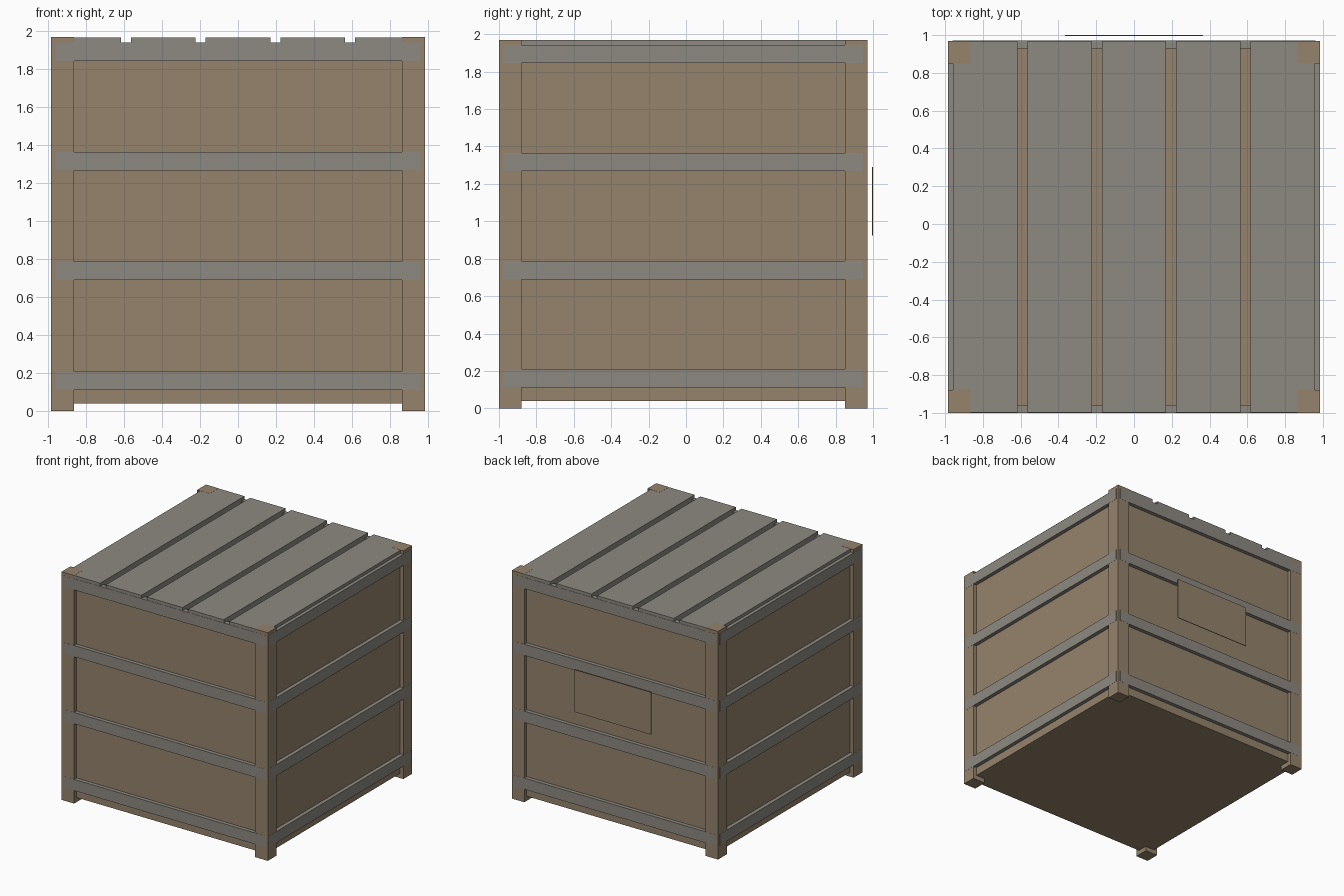
import bpy
import bmesh
from mathutils import Vector

cube = bpy.data.objects.get("Cube")
if cube:
    bpy.data.objects.remove(cube, do_unlink=True)


def make_material(name, rgb):
    mat = bpy.data.materials.new(name)
    mat.use_nodes = True
    mat.diffuse_color = (*rgb, 1)
    mat.node_tree.nodes["Principled BSDF"].inputs["Base Color"].default_value = (*rgb, 1)
    return mat


brown = make_material("brown wood", (0.30, 0.227, 0.15))
grey = make_material("weathered grey wood", (0.27, 0.25, 0.22))


def box(name, low, high, mat):
    """Axis-aligned box between two opposite corners."""
    low, high = Vector(low), Vector(high)
    bm = bmesh.new()
    bmesh.ops.create_cube(bm, size=1)
    bmesh.ops.scale(bm, vec=high - low, verts=bm.verts)
    bmesh.ops.translate(bm, vec=(low + high) / 2, verts=bm.verts)
    mesh = bpy.data.meshes.new(name)
    bm.to_mesh(mesh)
    bm.free()
    mesh.materials.append(mat)
    obj = bpy.data.objects.new(name, mesh)
    bpy.context.collection.objects.link(obj)
    return obj


HALF = 0.985      # half width of the crate
CY = -0.015       # crate centre in y, offset by the label at the back
TOP = 1.97
POST = 0.12
INNER = 0.953     # half width of the recessed panels
LAP = 0.962       # half length of the rails lapping the posts
SKIN = 0.001      # keeps flush faces apart

# Recessed panels, lid underside and floor
box("panel_box", (-INNER, CY - INNER, 0.04), (INNER, CY + INNER, 1.925), brown)

# Corner posts
for sx, side in ((-1, "right"), (1, "left")):
    for sy, end in ((-1, "front"), (1, "back")):
        xs = sorted((sx * HALF, sx * (HALF - POST)))
        ys = sorted((CY + sy * HALF, CY + sy * (HALF - POST)))
        box(f"{end}_{side}_post", (xs[0], ys[0], 0), (xs[1], ys[1], TOP), brown)

# Horizontal rails on all four sides
for level, z in enumerate((0.112, 0.69, 1.268, 1.845), 1):
    for s, end, side in ((-1, "front", "right"), (1, "back", "left")):
        near, far = sorted((s * (INNER - 0.01), s * (HALF + SKIN)))
        box(f"{end}_rail_{level}", (-LAP, CY + near, z), (LAP, CY + far, z + 0.097), grey)
        box(f"{side}_rail_{level}", (near, CY - LAP, z), (far, CY + LAP, z + 0.097), grey)

# Lid slats running front to back
WIDTH, GAP = 0.34, 0.0535
for i in range(5):
    x = (i - 2) * (WIDTH + GAP)
    box(f"lid_slat_{i + 1}", (x - WIDTH / 2, CY - HALF + SKIN, 1.92),
        (x + WIDTH / 2, CY + HALF - SKIN, TOP - SKIN), grey)

# Thin label plate behind the back
box("back_label", (-0.365, 0.994, 0.925), (0.365, 1.0, 1.29), brown)
